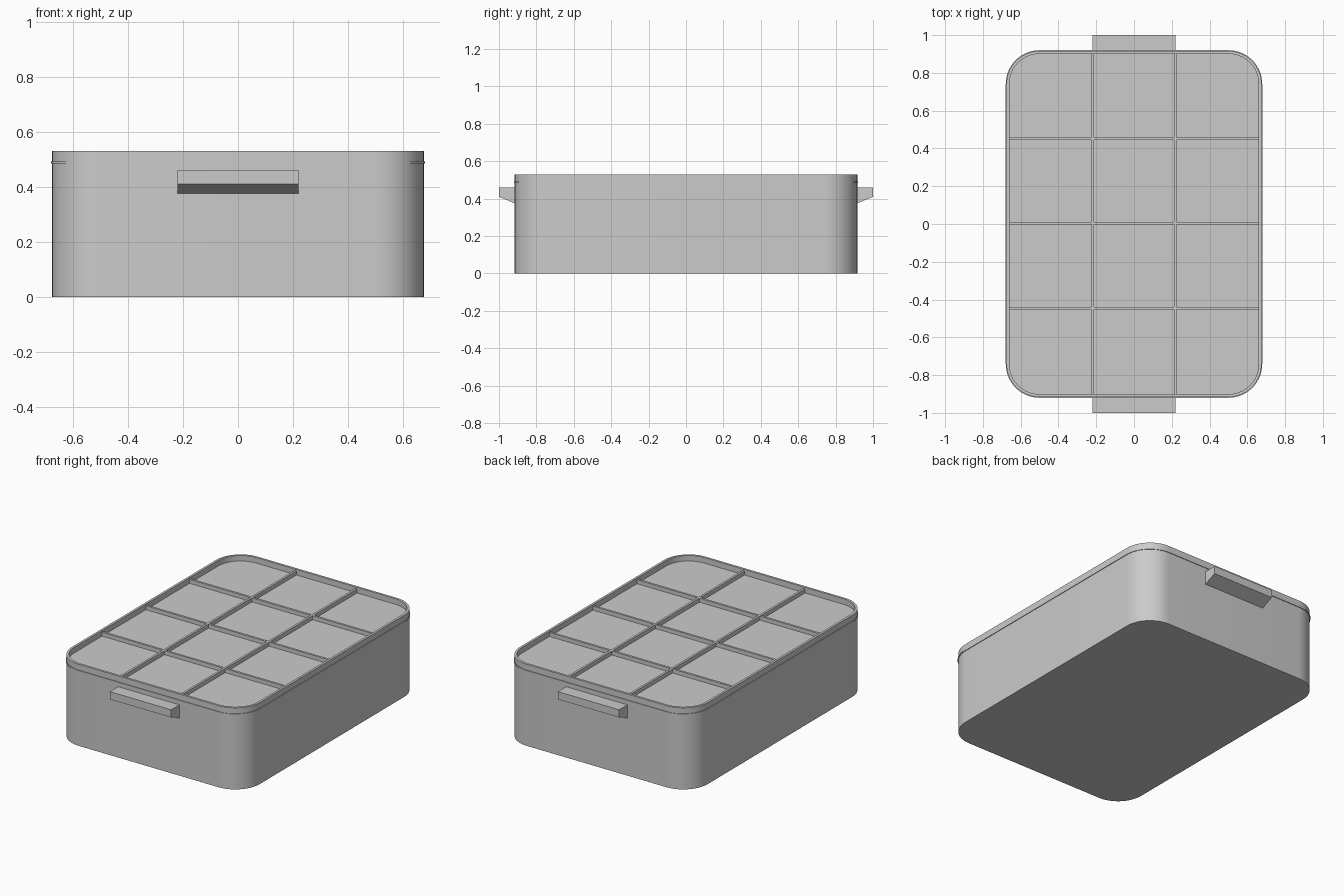
import bpy, bmesh, math

cube = bpy.data.objects.get("Cube")
if cube:
    bpy.data.objects.remove(cube, do_unlink=True)

HALF_X, HALF_Y, RADIUS = 0.675, 0.916, 0.175
SEAM, TOP, FLOOR = 0.484, 0.53, 0.494
WALL = 0.015

grey = bpy.data.materials.new("plain_grey")
grey.use_nodes = True
grey.diffuse_color = (0.6, 0.6, 0.6, 1)
grey.node_tree.nodes["Principled BSDF"].inputs["Base Color"].default_value = (0.6, 0.6, 0.6, 1)


def finish(name, bm, smooth=False):
    bmesh.ops.recalc_face_normals(bm, faces=bm.faces)
    mesh = bpy.data.meshes.new(name)
    bm.to_mesh(mesh)
    bm.free()
    mesh.materials.append(grey)
    obj = bpy.data.objects.new(name, mesh)
    bpy.context.collection.objects.link(obj)
    if smooth:
        bpy.ops.object.select_all(action='DESELECT')
        obj.select_set(True)
        bpy.context.view_layer.objects.active = obj
        bpy.ops.object.shade_smooth_by_angle(angle=math.radians(30))
    return obj


def rounded_outline(inset, steps=14):
    r = RADIUS - inset
    points = []
    for corner, (sx, sy) in enumerate([(1, 1), (-1, 1), (-1, -1), (1, -1)]):
        for i in range(steps + 1):
            a = math.pi / 2 * (corner + i / steps)
            points.append((sx * (HALF_X - RADIUS) + r * math.cos(a),
                           sy * (HALF_Y - RADIUS) + r * math.sin(a)))
    return points


def rounded_shell(name, sections):
    """Loft rounded rectangles given as (inset, height) and cap both ends."""
    bm = bmesh.new()
    rings = [[bm.verts.new((x, y, z)) for x, y in rounded_outline(inset)]
             for inset, z in sections]
    for a, b in zip(rings, rings[1:]):
        for i in range(len(a)):
            j = (i + 1) % len(a)
            bm.faces.new((a[i], a[j], b[j], b[i]))
    bm.faces.new(rings[0][::-1])
    bm.faces.new(rings[-1])
    return finish(name, bm, smooth=True)


def box(name, low, high):
    bm = bmesh.new()
    bmesh.ops.create_cube(bm, size=1)
    for v in bm.verts:
        v.co = [lo if c < 0 else hi for c, lo, hi in zip(v.co, low, high)]
    return finish(name, bm)


def handle(name, side):
    """Grip with a sloping underside, extruded across the width."""
    profile = [(HALF_Y - 0.01, 0.371), (HALF_Y, 0.375), (1.0, 0.41),
               (1.0, 0.46), (HALF_Y - 0.01, 0.46)]
    bm = bmesh.new()
    face = bm.faces.new([bm.verts.new((-0.22, side * y, z)) for y, z in profile])
    ext = bmesh.ops.extrude_face_region(bm, geom=[face])
    moved = [g for g in ext["geom"] if isinstance(g, bmesh.types.BMVert)]
    bmesh.ops.translate(bm, verts=moved, vec=(0.44, 0, 0))
    return finish(name, bm)


# Container body
rounded_shell("body", [(0, 0), (0, SEAM)])

# Lid: thin lip at the seam, raised rim and recessed panel
rounded_shell("lid", [(-0.004, SEAM), (-0.004, SEAM + 0.008), (0, SEAM + 0.008),
                      (0, TOP), (WALL, TOP), (WALL, FLOOR)])

# Grid of ribs on the recessed panel
RIB, RIB_TOP = 0.007, 0.52
for i, x in enumerate((-0.218, 0.218)):
    box(f"long_rib_{i + 1}", (x - RIB, -HALF_Y + WALL, FLOOR - 0.005),
        (x + RIB, HALF_Y - WALL, RIB_TOP))
for i, y in enumerate((-0.446, 0.004, 0.452)):
    box(f"cross_rib_{i + 1}", (-HALF_X + WALL, y - RIB, FLOOR - 0.005),
        (HALF_X - WALL, y + RIB, RIB_TOP - 0.0005))

# Handles at both ends
handle("front_handle", -1)
handle("back_handle", 1)
